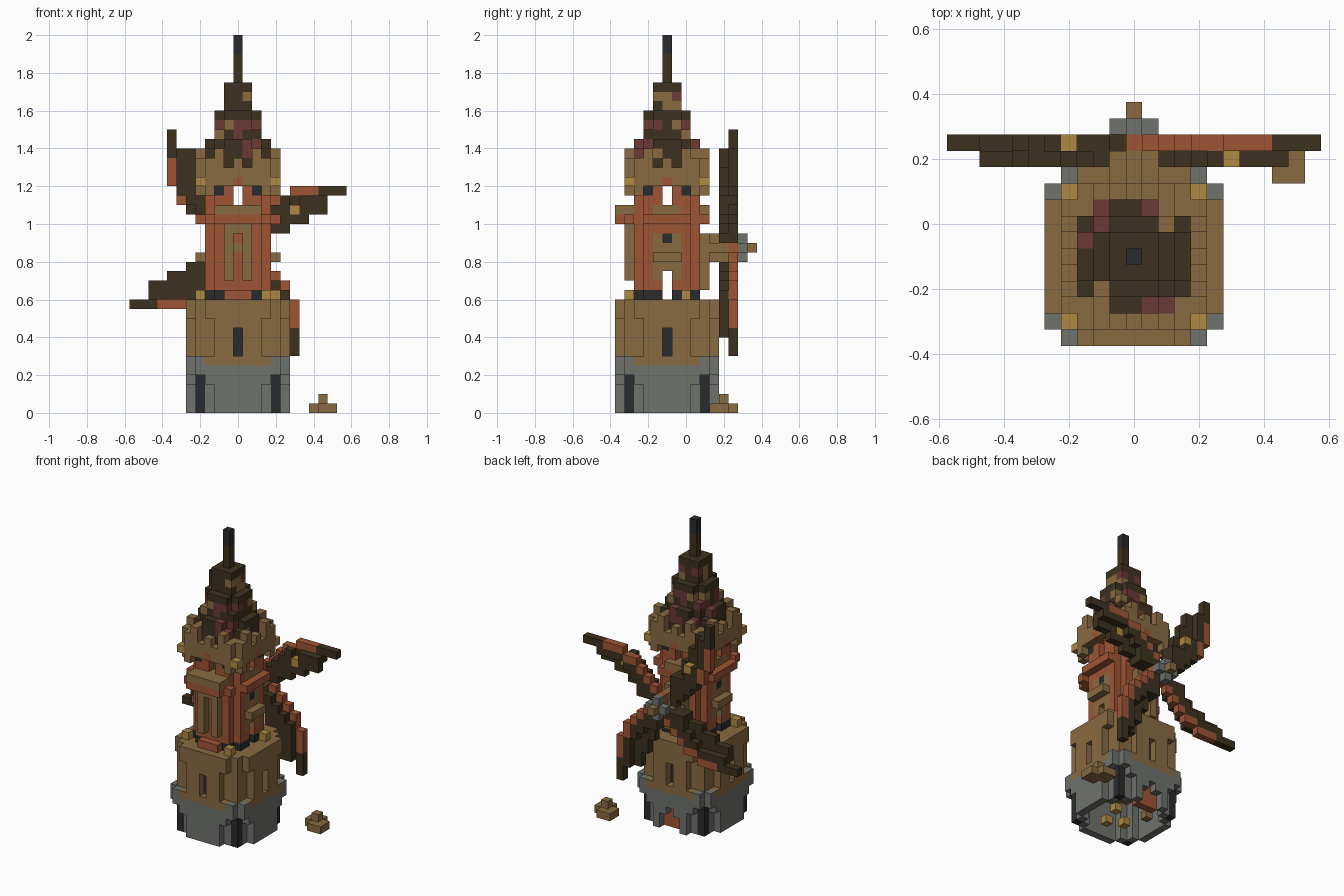
import bpy, bmesh, random

random.seed(4)
U = 0.05          # edge of one block
YC = -0.10        # tower axis in y

if "Cube" in bpy.data.objects:
    bpy.data.objects.remove(bpy.data.objects["Cube"], do_unlink=True)

COLOURS = {
    "timber_brown": (0.25, 0.147, 0.054),
    "stone_grey": (0.16, 0.17, 0.155),
    "plank_orange": (0.345, 0.09, 0.036),
    "dark_wood": (0.048, 0.031, 0.014),
    "maroon_tile": (0.146, 0.041, 0.036),
    "iron_black": (0.023, 0.024, 0.026),
    "gold_hay": (0.43, 0.25, 0.055),
}
BROWN, GREY, ORANGE, DARK, MAROON, BLACK, GOLD = range(7)
MATS = []
for name, rgb in COLOURS.items():
    m = bpy.data.materials.new(name)
    m.use_nodes = True
    m.diffuse_color = (*rgb, 1)
    bsdf = m.node_tree.nodes["Principled BSDF"]
    bsdf.inputs["Base Color"].default_value = (*rgb, 1)
    bsdf.inputs["Roughness"].default_value = 0.9
    MATS.append(m)

# Corner order of each block face
SQUARE = [(0, 0), (1, 0), (1, 1), (0, 1)]


def fill(cells, xs, ys, zs, colour, keep=lambda i, j: True):
    """Fill inclusive block ranges; a colour of None cuts them away."""
    for i in range(xs[0], xs[1] + 1):
        for j in range(ys[0], ys[1] + 1):
            for k in range(zs[0], zs[1] + 1):
                if not keep(i, j):
                    continue
                if colour is None:
                    cells.pop((i, j, k), None)
                else:
                    cells[i, j, k] = colour


def build(name, cells):
    """Turn a set of blocks into a mesh of their outer faces."""
    bm = bmesh.new()
    verts = {}

    def vert(p):
        if p not in verts:
            verts[p] = bm.verts.new(((p[0] - 0.5) * U, YC + (p[1] - 0.5) * U, p[2] * U))
        return verts[p]

    for cell, colour in cells.items():
        for axis in range(3):
            for side in (0, 1):
                near = list(cell)
                near[axis] += 2 * side - 1
                if tuple(near) in cells:
                    continue
                loop = []
                for a, b in SQUARE:
                    p = list(cell)
                    p[axis] += side
                    p[(axis + 1) % 3] += a
                    p[(axis + 2) % 3] += b
                    loop.append(vert(tuple(p)))
                face = bm.faces.new(loop if side else loop[::-1])
                face.material_index = colour
    mesh = bpy.data.meshes.new(name)
    bm.to_mesh(mesh)
    bm.free()
    for m in MATS:
        mesh.materials.append(m)
    bpy.context.collection.objects.link(bpy.data.objects.new(name, mesh))


def octagon(i, j):
    return abs(i) + abs(j) <= 8


def on_sides(cells, a, b, zs, colour):
    """Fill the same upright run on all four sides, mirrored."""
    for x, y in ((a, b), (b, a)):
        for s in (1, -1):
            for t in (1, -1):
                fill(cells, (s * x, s * x), (t * y, t * y), zs, colour)


# Hollow stone base with iron corner posts, corner battlements and a back door
base = {}
fill(base, (-5, 5), (-5, 5), (0, 4), GREY, octagon)
fill(base, (-4, 4), (-4, 4), (0, 4), None, lambda i, j: abs(i) + abs(j) <= 6)
on_sides(base, 3, 5, (0, 2), None)
on_sides(base, 4, 4, (0, 3), BLACK)
on_sides(base, 4, 5, (4, 5), GREY)
fill(base, (-1, 1), (5, 5), (0, 1), None)
fill(base, (0, 0), (5, 5), (2, 2), None)
fill(base, (-1, 1), (4, 4), (0, 2), ORANGE)
build("stone_base", base)

# Hay and crates stored inside the base
store = {}
for i, j, colour in ((2, 1, GOLD), (-2, 2, BROWN), (1, -2, GOLD), (-1, -1, GOLD)):
    fill(store, (i, i), (j, j), (0, 0), colour)
build("stored_hay", store)

# Timber drum: deck rim over recessed corner bays, a slit window on each side
drum = {}
fill(drum, (-5, 5), (-5, 5), (5, 11), BROWN, octagon)
on_sides(drum, 3, 5, (6, 9), None)
on_sides(drum, 0, 5, (6, 8), None)
on_sides(drum, 0, 4, (6, 8), BLACK)
build("timber_drum", drum)

# Hay and doorstep on the deck
deck = {}
for i, j in ((-4, -3), (3, -4), (4, 2)):
    fill(deck, (i, i), (j, j), (12, 12), GOLD)
fill(deck, (-1, 1), (-4, -4), (12, 12), ORANGE)
build("deck_items", deck)

# Hollow shaft with orange pillars, brown panels and see-through slits
shaft = {}
fill(shaft, (-3, 3), (-3, 3), (12, 23), ORANGE, lambda i, j: abs(i) + abs(j) < 6)
fill(shaft, (-2, 2), (-2, 2), (12, 23), None)
for a in (0, 1):
    on_sides(shaft, a, 3, (14, 18), BROWN)
    on_sides(shaft, a, 3, (20, 21), BROWN)
on_sides(shaft, 0, 3, (18, 18), BLACK)
fill(shaft, (0, 0), (-3, -3), (14, 18), ORANGE)
fill(shaft, (0, 0), (-3, -3), (17, 17), BROWN)
for a in (1, 2):
    on_sides(shaft, a, 3, (12, 12), BLACK)
on_sides(shaft, 2, 3, (23, 23), BLACK)
on_sides(shaft, 0, 3, (22, 23), None)
for i in (-3, 3):
    fill(shaft, (i, i), (0, 0), (12, 14), None)
build("shaft", shaft)

# Posts, sills, ledges and the front balcony on the shaft
trim = {}
for i in (-1, 1):
    fill(trim, (i, i), (-4, -4), (14, 18), BROWN)
    fill(trim, (i, i), (4, 4), (13, 15), BROWN)
    fill(trim, (4 * i, 4 * i), (-1, 1), (16, 16), BROWN)
    fill(trim, (4 * i, 4 * i), (-2, 2), (20, 20), ORANGE)
fill(trim, (-1, 1), (-4, -4), (19, 19), BROWN)
fill(trim, (-3, 3), (-4, -4), (20, 20), ORANGE)
fill(trim, (-2, 2), (-5, -5), (20, 20), ORANGE)
fill(trim, (-2, 2), (-5, -4), (21, 21), BROWN)
fill(trim, (-2, 2), (4, 4), (20, 20), ORANGE)
fill(trim, (-1, 1), (4, 4), (21, 21), BROWN)
build("shaft_trim", trim)

# Overhanging head with brackets, ragged upper edge and gold corners
head = {}
fill(head, (-4, 4), (-4, 4), (24, 26), BROWN, lambda i, j: abs(i) + abs(j) < 8)
fill(head, (-3, 3), (-3, 3), (26, 26), None)
on_sides(head, 4, 4, (24, 24), GOLD)
on_sides(head, 3, 4, (23, 23), BROWN)
on_sides(head, 2, 4, (27, 27), BROWN)
on_sides(head, 1, 4, (26, 26), None)
on_sides(head, 0, 4, (24, 24), ORANGE)
build("head", head)

# Ragged conical roof of upright tiles, shorter away from the axis
CAPS = {(-2, 3): MAROON, (-2, 2): MAROON, (-3, 1): MAROON, (1, 3): MAROON, (2, 3): BROWN,
        (2, 2): BROWN, (-2, -3): BROWN, (-2, -2): BROWN, (1, -3): MAROON, (2, -3): MAROON}
# Coloured tiles by offset along the wall and height
FRONT = {(-1, 33): BROWN, (1, 33): BROWN, (-1, 30): BROWN, (0, 30): MAROON, (0, 29): MAROON,
         (-2, 29): MAROON, (1, 30): MAROON, (2, 29): MAROON, (2, 30): BROWN}
SIDE = {(0, 33): BROWN, (0, 32): BROWN, (1, 33): MAROON, (-1, 30): MAROON, (-2, 29): MAROON,
        (-3, 27): MAROON, (-2, 27): BROWN, (2, 29): MAROON, (1, 30): BROWN}
TOPS = [(1.5, 34), (2.3, 31), (2.9, 29), (3.2, 28), (3.7, 27)]
roof = {}
for i in range(-3, 4):
    for j in range(-3, 4):
        top = next((k for r, k in TOPS if i * i + j * j <= r * r), 26)
        for k in range(26, top + 1):
            tint = random.choices((DARK, MAROON, BROWN), (84, 9, 7))[0]
            wall, along = (FRONT, i) if abs(j) > abs(i) or (j < 0 and j == -i) else (SIDE, j)
            roof[i, j, k] = wall.get((along, k), tint)
        roof[i, j, top] = BROWN if abs(i) + abs(j) == 6 else CAPS.get((i, j), DARK)
fill(roof, (0, 0), (0, 0), (35, 37), DARK)
fill(roof, (0, 0), (0, 0), (38, 39), BLACK)
build("roof_and_spire", roof)

# Axle and hub
axle = {}
fill(axle, (-1, 1), (4, 4), (16, 18), BROWN)
fill(axle, (0, 0), (5, 6), (16, 18), BROWN)
fill(axle, (-1, 1), (5, 6), (17, 17), BROWN)
fill(axle, (0, 0), (7, 9), (17, 17), BROWN)
fill(axle, (-1, 1), (8, 8), (17, 17), GREY, lambda i, j: i != 0)
for k in (16, 18):
    fill(axle, (0, 0), (8, 8), (k, k), GREY)
build("axle_and_hub", axle)

# One sail, in blocks along and across from the hub: thin edge, then cloth
EDGE = [(a, a + 1) for a in range(5)] + [(5, 5)] + [(a, 6) for a in range(6, 12)]
CLOTH = {1: (2, 3), 2: (2, 5), 3: (3, 7), 4: (4, 9), 5: (5, 9)}


def sail(name, place, plank_start=0, hay=None):
    cells = {}

    def put(a, c, j, colour):
        x, z = place(a, c)
        cells[x, j, z] = colour

    for c, (start, end) in CLOTH.items():
        for a in range(start, end + 1):
            put(a, c, 6, DARK)
            if a <= start + 1 or c == 5:
                put(a, c, 7, DARK)
    put(1, 1, 7, DARK)
    for a, c in EDGE:
        put(a, c, 7, ORANGE if plank_start <= a <= 8 else DARK)
    if hay:
        # A hay block with the cloth above it torn away
        x, z = place(*hay[:2])
        fill(cells, (x, x), (hay[2], hay[2]), (z + 1, z + 2), None)
        put(*hay, GOLD)
    build(name, cells)


sail("sail_upper_left", lambda a, c: (a, 17 + c), hay=(6, 4, 6))
sail("sail_upper_right", lambda a, c: (-c - 1, 18 + a), plank_start=4, hay=(5, 3, 7))
sail("sail_lower_right", lambda a, c: (-a, 17 - c))
sail("sail_lower_left", lambda a, c: (c, 17 - a))

# Small heap on the ground beside the tower
heap = {}
fill(heap, (8, 10), (5, 7), (0, 0), BROWN, lambda i, j: (i, j) not in ((8, 5), (10, 7)))
fill(heap, (9, 9), (6, 6), (1, 1), BROWN)
build("ground_heap", heap)
